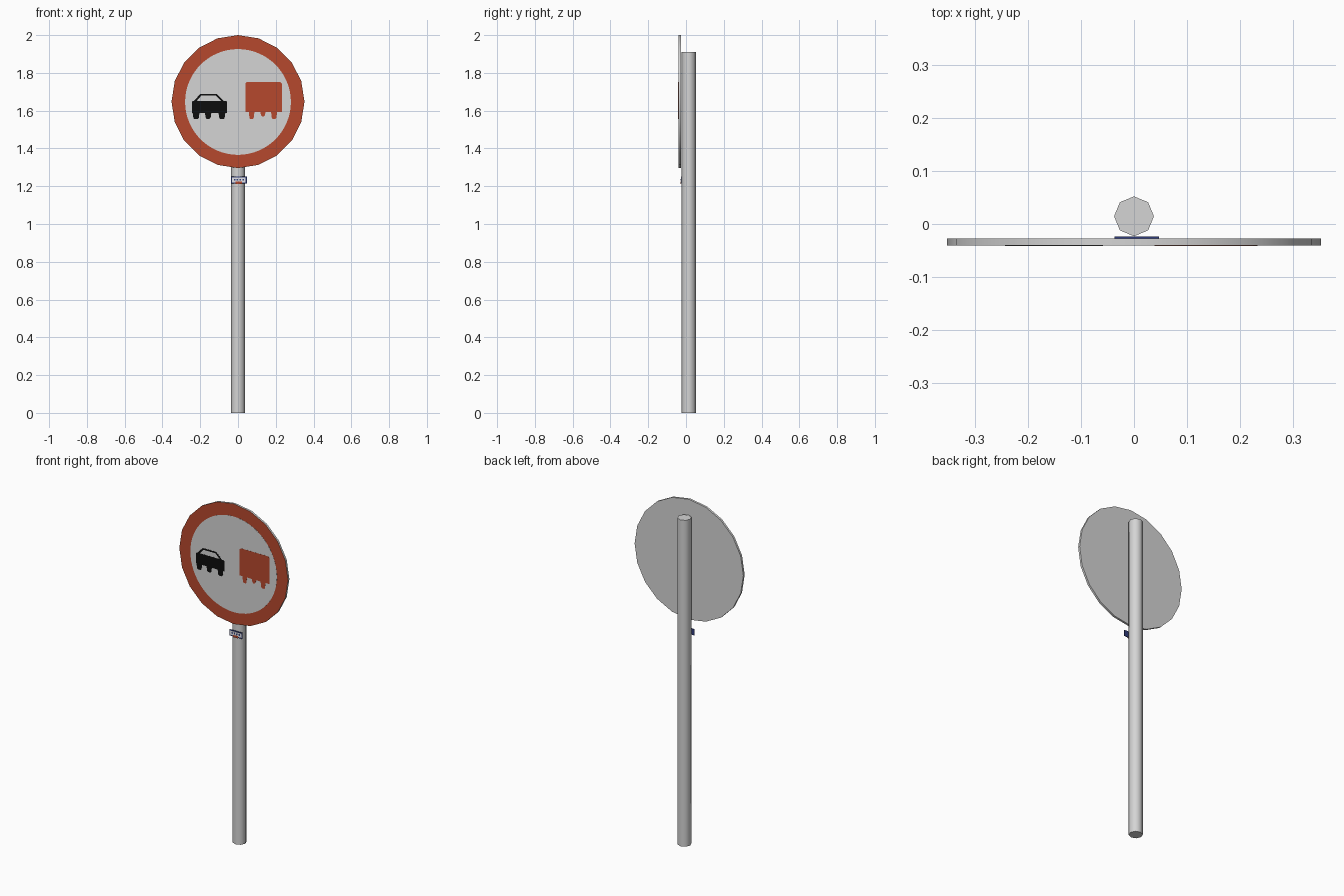
import bpy, bmesh
from math import sin, cos, pi, radians

cube = bpy.data.objects.get("Cube")
if cube:
    bpy.data.objects.remove(cube, do_unlink=True)


def material(name, r, g, b):
    m = bpy.data.materials.new(name)
    m.use_nodes = True
    m.diffuse_color = (r, g, b, 1)
    bsdf = next(n for n in m.node_tree.nodes if n.type == "BSDF_PRINCIPLED")
    bsdf.inputs["Base Color"].default_value = (r, g, b, 1)
    bsdf.inputs["Roughness"].default_value = 0.7
    return m


grey = material("light grey", 0.66, 0.66, 0.66)
red = material("sign red", 0.47, 0.066, 0.026)
black = material("black", 0.004, 0.004, 0.004)
blue = material("dark blue", 0.03, 0.045, 0.2)
white = material("white", 0.85, 0.85, 0.87)


def prism(name, points, offset, mats, smooth=None):
    """Extrude a closed outline of 3D points; the first cap is face 0."""
    bm = bmesh.new()
    cap = bm.faces.new([bm.verts.new(p) for p in points])
    new = bmesh.ops.extrude_face_region(bm, geom=[cap], use_keep_orig=True)["geom"]
    verts = [g for g in new if isinstance(g, bmesh.types.BMVert)]
    bmesh.ops.translate(bm, verts=verts, vec=offset)
    bmesh.ops.recalc_face_normals(bm, faces=bm.faces[:])
    # The second material goes on faces turned to the front
    for f in bm.faces:
        f.material_index = int(len(mats) > 1 and f.normal.y < -0.99)
    mesh = bpy.data.meshes.new(name)
    bm.to_mesh(mesh)
    bm.free()
    for m in mats:
        mesh.materials.append(m)
    obj = bpy.data.objects.new(name, mesh)
    bpy.context.collection.objects.link(obj)
    if smooth:
        bpy.ops.object.select_all(action="DESELECT")
        obj.select_set(True)
        bpy.context.view_layer.objects.active = obj
        bpy.ops.object.shade_smooth_by_angle(angle=radians(smooth))
    return obj


def plate(name, outline, front, back, *mats, smooth=None):
    """Upright plate from an x, z outline."""
    return prism(name, [(x, front, z) for x, z in outline], (0, back - front, 0), mats, smooth)


def circle(radius, sides, a=0, b=0):
    return [(a + radius * sin(2 * pi * i / sides), b + radius * cos(2 * pi * i / sides))
            for i in range(sides)]


def rect(x0, x1, z0, z1):
    return [(x0, z0), (x1, z0), (x1, z1), (x0, z1)]


def vehicle(left, right, floor, top, chamfer, wheels):
    """Outline of a vehicle body with tapered wheels hanging below it."""
    pts = [(left, floor)]
    for centre, half, low in wheels:
        pts += [(centre - half - 0.004, floor), (centre - half, low + 0.006),
                (centre - half + 0.005, low), (centre + half - 0.005, low),
                (centre + half, low + 0.006), (centre + half + 0.004, floor)]
    return pts + [(right, floor), (right, top - chamfer), (right - chamfer, top),
                  (left + chamfer, top), (left, top - chamfer)]


# Octagonal post
prism("post", [(x, y, 0) for x, y in circle(0.0375, 8, 0, 0.0145)], (0, 0, 1.91), [grey], 50)

# Sign disc: grey back and rim, red front, pale centre
plate("sign_disc", circle(0.352, 20, 0, 1.648), -0.04, -0.0275, grey, red, smooth=30)
plate("sign_centre", circle(0.28, 64, 0, 1.646), -0.0406, -0.039, grey)

# Black car symbol with an open window frame
FRONT, BACK = -0.0412, -0.04
plate("car_symbol", vehicle(-0.243, -0.058, 1.588, 1.652, 0.005,
      [(-0.222, 0.014, 1.555), (-0.158, 0.013, 1.557), (-0.085, 0.014, 1.555)]),
      FRONT, BACK, black)
plate("car_roof_frame", [
    (-0.235, 1.65), (-0.2, 1.688), (-0.112, 1.688), (-0.073, 1.65),
    (-0.087, 1.65), (-0.117, 1.679), (-0.195, 1.679), (-0.22, 1.65)],
    FRONT, BACK, black)

# Red lorry symbol
plate("lorry_symbol", vehicle(0.039, 0.232, 1.592, 1.752, 0.008,
      [(0.072, 0.011, 1.555), (0.132, 0.01, 1.569), (0.191, 0.012, 1.555)]),
      FRONT, BACK, red)

# Small sticker on the post: blue border, white field, coloured marks
plate("sticker", rect(-0.037, 0.047, 1.215, 1.251), -0.027, -0.0235, blue)
plate("sticker_field", rect(-0.031, 0.041, 1.221, 1.245), -0.0276, -0.0265, white)
for i in range(4):
    x = -0.022 + i * 0.015
    plate("sticker_mark", rect(x, x + 0.008, 1.23, 1.239), -0.028, -0.027, blue)
plate("sticker_red_bar", rect(-0.012, 0.02, 1.212, 1.225), -0.0282, -0.0265, red)
